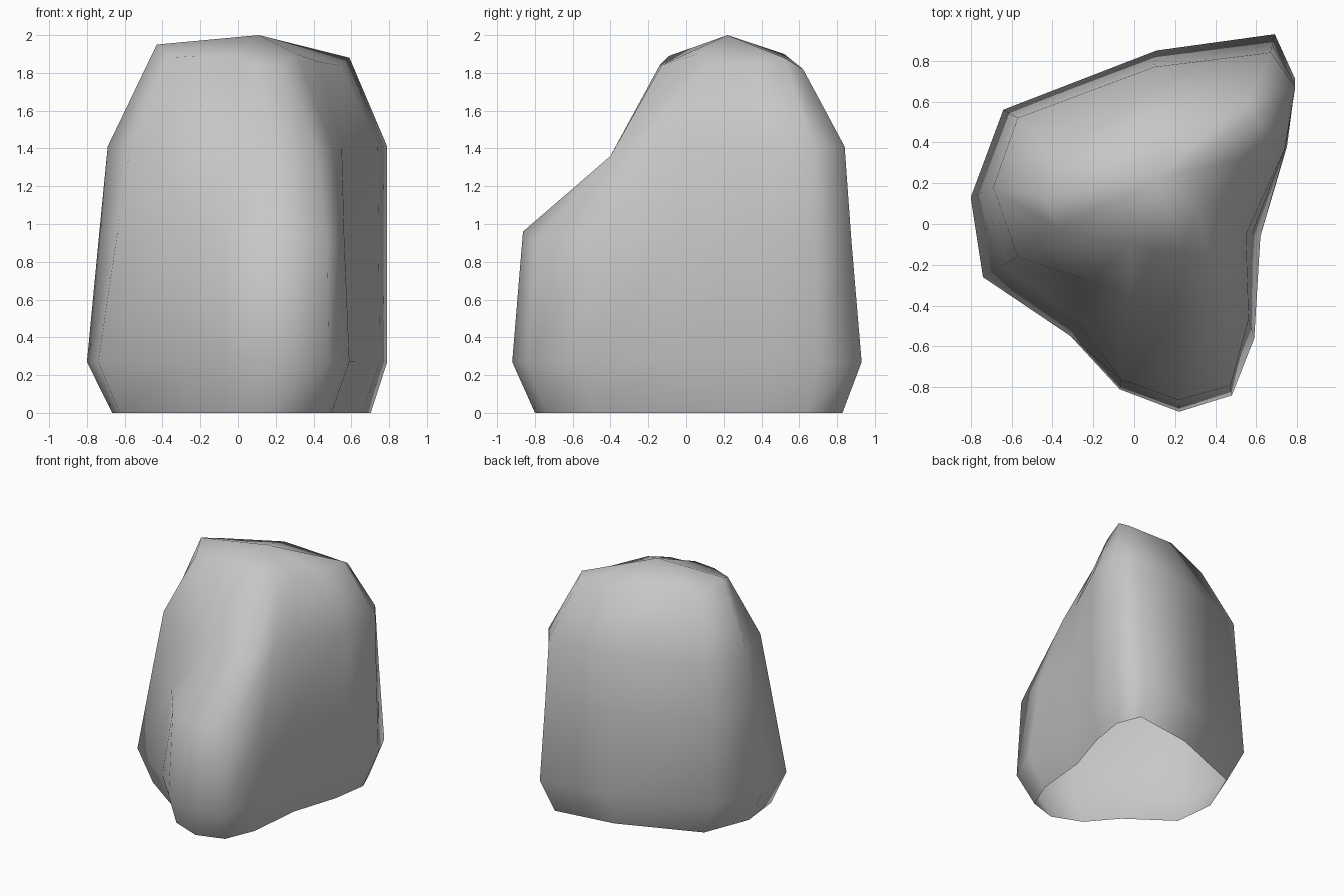
import bpy
import bmesh
import math
from mathutils import Vector

default_cube = bpy.data.objects.get("Cube")
if default_cube:
    bpy.data.objects.remove(default_cube, do_unlink=True)


def points(coords, size):
    """Group a flat list of hundredths into vectors."""
    return [Vector([value / 100 for value in coords[i:i + size]])
            for i in range(0, len(coords), size)]


# Widest outline near the foot, running clockwise from the left end
foot_outline = points([-80, 13, -64, 56, 11, 85, 69, 93, 79, 71, 75, 38, 62, -6,
                       59, -56, 48, -84, 22, -92, -7, -81, -31, -55, -74, -26], 2)
foot = [Vector((p.x, p.y, 0.27)) for p in foot_outline]

# Narrower ground outline, leaning slightly to the back
ground = [Vector((p.x * 0.85 + p.y * 0.03 + 0.01, p.y * 0.88 + 0.01, 0))
          for p in foot_outline]

# Shoulder outline, where the sides turn in towards the crown
shoulder_outline = points([-69, 18, -57, 52, 10, 77, 67, 84, 79, 67, 74, 37, 55, -5,
                           50, -24, 42, -40, 20, -40, -2, -36, -22, -28, -57, -16], 2)
shoulder = [Vector((p.x, p.y, 1.36 if p.y < -0.25 else 1.41))
            for p in shoulder_outline]

# Waist follows the sides, but stays far out on the front bulge
waist = []
for low, high in zip(foot, shoulder):
    overhang = high.y - low.y
    weight = 0.11 if overhang > 0.4 else 0.3 if overhang > 0.25 else 0.6
    point = low.lerp(high, weight)
    point.z = 0.91 if point.x > 0.3 else 0.96
    waist.append(point)

# Crown outline and the peak above it
crown = points([-43, 13, 195, -38, 36, 187, 6, 52, 190, 57, 62, 182, 59, 52, 188,
                54, 32, 184, 42, 13, 186, 31, 6, 190, 24, -13, 184, 10, -14, 184,
                -2, -9, 189, -21, -7, 189, -37, -2, 188], 3)
peak = Vector((0.11, 0.22, 2))


def build_boulder(rings, top):
    """Skin the stacked rings into a shell, closed at the peak and open below."""
    mesh = bpy.data.meshes.new("boulder")
    bm = bmesh.new()
    loops = [[bm.verts.new(p) for p in ring] for ring in rings]
    tip = bm.verts.new(top)
    count = len(loops[0])
    for i in range(count):
        j = (i + 1) % count
        for lower, upper in zip(loops, loops[1:]):
            bm.faces.new((lower[j], lower[i], upper[i], upper[j]))
        bm.faces.new((loops[-1][j], loops[-1][i], tip))
    bm.to_mesh(mesh)
    bm.free()
    obj = bpy.data.objects.new("boulder", mesh)
    bpy.context.collection.objects.link(obj)
    return obj


boulder = build_boulder([ground, foot, waist, shoulder, crown], peak)

# Plain stone colour
stone = bpy.data.materials.new("stone_grey")
stone.use_nodes = True
colour = (0.57, 0.57, 0.57, 1)
stone.diffuse_color = colour
stone.node_tree.nodes["Principled BSDF"].inputs["Base Color"].default_value = colour
boulder.data.materials.append(stone)

# Smooth all over
bpy.ops.object.select_all(action="DESELECT")
boulder.select_set(True)
bpy.context.view_layer.objects.active = boulder
bpy.ops.object.shade_smooth_by_angle(angle=math.radians(85))
